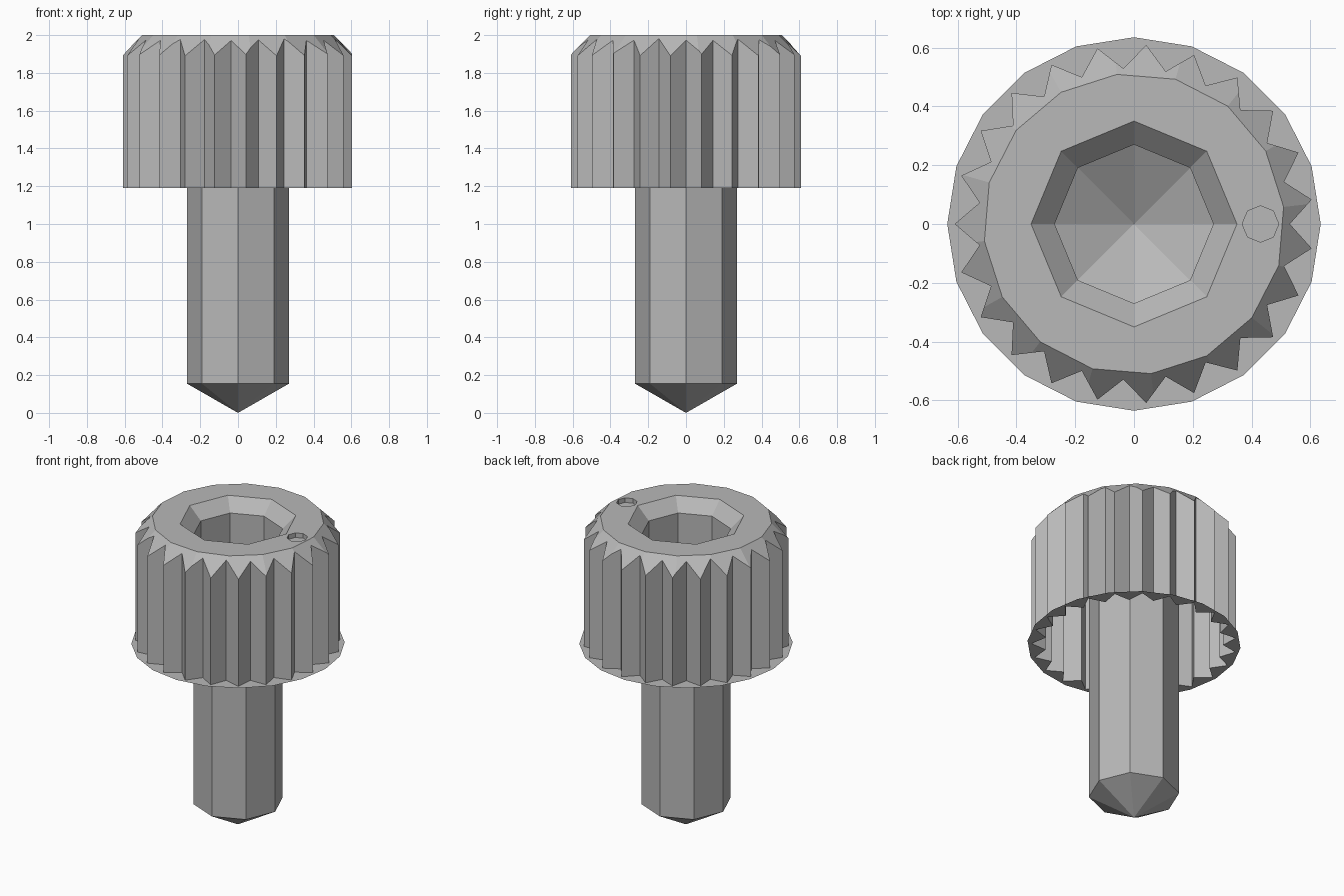
import bpy, bmesh
from math import sin, cos, pi, radians

cube = bpy.data.objects.get("Cube")
if cube:
    bpy.data.objects.remove(cube, do_unlink=True)

HEAD_Z, TOP_Z = 1.19, 2.0
TEETH, TIP_R, VALLEY_R = 23, 0.61, 0.53
SHAFT_R, SHOULDER_Z = 0.27, 0.155

steel = bpy.data.materials.new("grey steel")
steel.use_nodes = True
colour = (0.48, 0.48, 0.48, 1)
steel.diffuse_color = colour
steel.node_tree.nodes["Principled BSDF"].inputs["Base Color"].default_value = colour


def ring(radius, sides, turn=0.0, centre=0.0):
    return [(centre + radius * cos(turn + 2 * pi * i / sides),
             radius * sin(turn + 2 * pi * i / sides)) for i in range(sides)]


def gear_outline():
    return [(r * cos(a), r * sin(a)) for i in range(2 * TEETH)
            for r, a in [(TIP_R if i % 2 == 0 else VALLEY_R, pi + i * pi / TEETH)]]


def finish(name, bm):
    mesh = bpy.data.meshes.new(name)
    bm.to_mesh(mesh)
    bm.free()
    mesh.materials.append(steel)
    obj = bpy.data.objects.new(name, mesh)
    bpy.context.collection.objects.link(obj)
    return obj


def loft(name, sections, bottom=True, top=True):
    """Join a stack of (outline, z) sections, with optional end caps."""
    bm = bmesh.new()
    loops = [[bm.verts.new((x, y, z)) for x, y in outline] for outline, z in sections]
    for low, high in zip(loops, loops[1:]):
        n = len(low)
        for i in range(n):
            j = (i + 1) % n
            bm.faces.new((low[i], low[j], high[j], high[i]))
    if bottom:
        bm.faces.new(loops[0][::-1])
    if top:
        bm.faces.new(loops[-1])
    return finish(name, bm)


def cut(obj, cutter, operation):
    """Apply a boolean and discard its cutter."""
    cutter.hide_render = True
    mod = obj.modifiers.new("cut", 'BOOLEAN')
    mod.operation, mod.solver, mod.object = operation, 'EXACT', cutter
    graph = bpy.context.evaluated_depsgraph_get()
    mesh = bpy.data.meshes.new_from_object(obj.evaluated_get(graph))
    obj.modifiers.clear()
    obj.data = mesh
    bpy.data.objects.remove(cutter, do_unlink=True)


# Knurled head with a sixteen-sided chamfer
head = loft("knurled_head", [(gear_outline(), HEAD_Z), (gear_outline(), TOP_Z + 0.1)])
turn = radians(6.5)
cut(head, loft("chamfer_cutter", [(ring(1.412, 16, turn), TOP_Z - 0.9),
                                  (ring(0.512, 16, turn), TOP_Z)]), 'INTERSECT')

# Flared octagonal socket and small index hole
cut(head, loft("socket_cutter", [(ring(SHAFT_R, 8), HEAD_Z - 0.1),
                                 (ring(SHAFT_R, 8), TOP_Z - 0.08),
                                 (ring(0.37, 8), TOP_Z + 0.02)]), 'DIFFERENCE')
cut(head, loft("hole_cutter", [(ring(0.062, 8, centre=0.43), TOP_Z - 0.03),
                               (ring(0.062, 8, centre=0.43), TOP_Z + 0.1)]), 'DIFFERENCE')

# Open underside of the head
bm = bmesh.new()
bm.from_mesh(head.data)
under = [f for f in bm.faces if all(v.co.z < HEAD_Z + 0.01 for v in f.verts)]
bmesh.ops.delete(bm, geom=under, context='FACES')
bm.to_mesh(head.data)
bm.free()

# Thin flange around the foot of the knurling
bm = bmesh.new()
edges = []
for outline in (gear_outline(), ring(0.635, 20)):
    verts = [bm.verts.new((x, y, HEAD_Z)) for x, y in outline]
    edges += [bm.edges.new((a, b)) for a, b in zip(verts, verts[1:] + verts[:1])]
bmesh.ops.triangle_fill(bm, edges=edges, use_beauty=True, normal=(0, 0, -1))
finish("flange", bm)

# Hollow octagonal shaft, open into the socket
loft("shaft", [(ring(SHAFT_R, 8), SHOULDER_Z), (ring(SHAFT_R, 8), HEAD_Z)],
     bottom=False, top=False)

# Pointed shaft tip
bm = bmesh.new()
bmesh.ops.create_cone(bm, cap_ends=False, segments=8, radius1=0, radius2=SHAFT_R,
                      depth=SHOULDER_Z)
bmesh.ops.remove_doubles(bm, verts=bm.verts, dist=0.0001)
bmesh.ops.translate(bm, verts=bm.verts, vec=(0, 0, SHOULDER_Z / 2))
finish("shaft_tip", bm)
